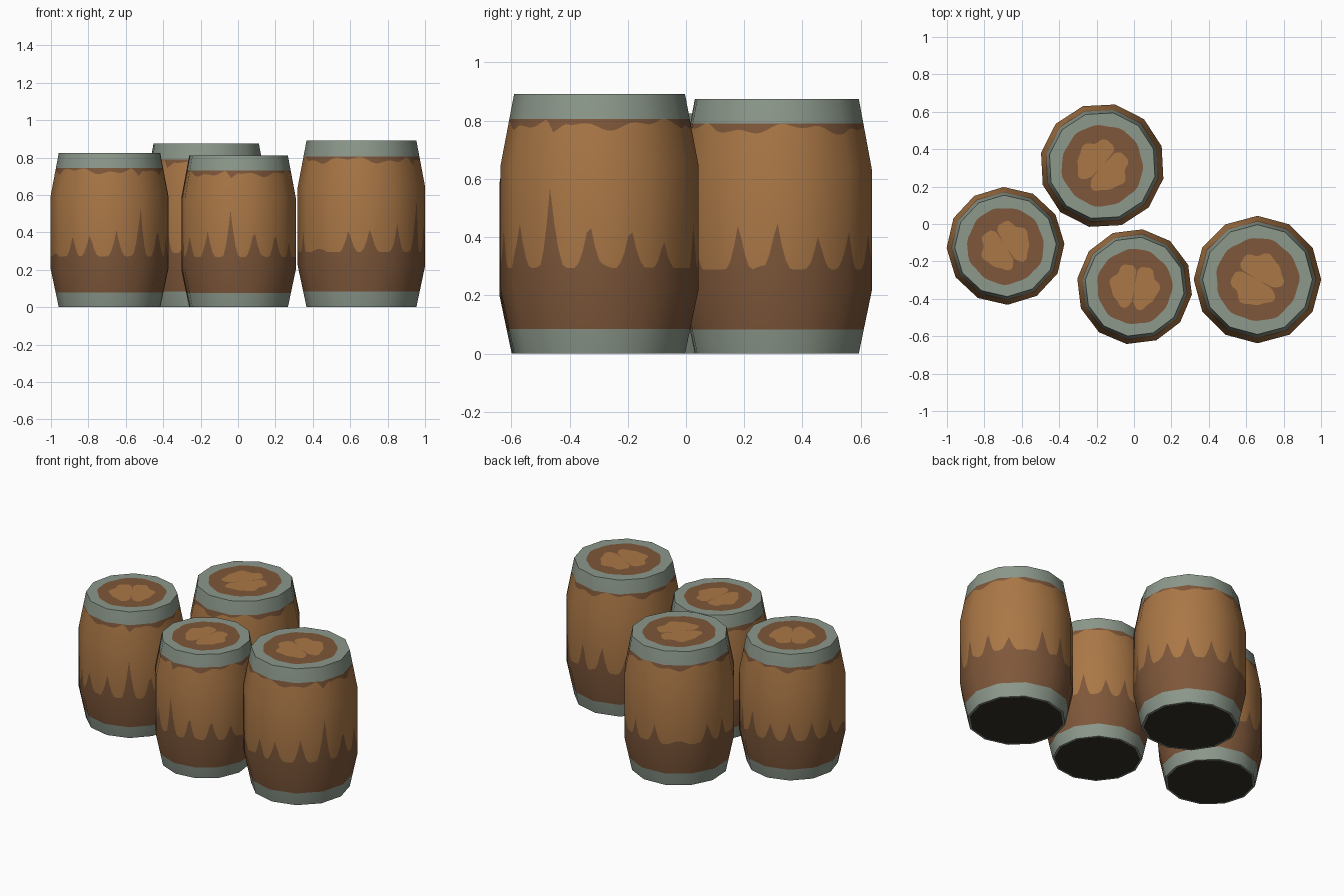
import bpy, math

if "Cube" in bpy.data.objects:
    bpy.data.objects.remove(bpy.data.objects["Cube"])

# ---------- materials ----------
def lin(c):
    c /= 255
    return c / 12.92 if c <= 0.04045 else ((c + 0.055) / 1.055) ** 2.4

def material(name, r, g, b):
    m = bpy.data.materials.new(name)
    m.diffuse_color = (lin(r), lin(g), lin(b), 1)
    m.use_nodes = True
    m.node_tree.nodes["Principled BSDF"].inputs["Base Color"].default_value = m.diffuse_color
    return m

MATS = [material("grey_metal", 140, 152, 139),
        material("dark_wood", 126, 87, 58),
        material("light_wood", 170, 119, 70),
        material("dark_underside", 52, 47, 39)]
GREY, DARK, LIGHT, UNDER = range(4)

SIDES, N = 12, 144
ANGLES = [2 * math.pi * i / N for i in range(N)]

# stain spikes: angle in degrees, peak height (fraction of barrel height)
SPIKES = [(-162, .47), (-142, .48), (-115, .50), (-90, .64), (-66, .52),
          (-41, .50), (-18, .44), (18, .52), (42, .53), (68, .47),
          (90, .48), (115, .47), (140, .46)]

def gap(a, b):
    return abs((a - b + 180) % 360 - 180)

def stain(a):
    """Upper edge of the dark lower stain."""
    d = math.degrees(a)
    z = 0.325 + 0.025 * math.sin(7 * a) * math.cos(4 * a + 1)
    for s, h in SPIKES:
        z = max(z, 0.33 + (h - 0.33) * max(0, 1 - gap(d, s) / 9) ** 1.8)
    return z

def fringe(a):
    """Lower edge of the dark fringe under the top hoop."""
    d = math.degrees(a)
    z = 0.882 - 0.014 * math.sin(5 * a) - 0.010 * math.sin(13 * a + 1)
    return z - 0.05 * max(0, 1 - gap(d, -90) / 7)

def polygon(a):
    """Radius factor of a regular twelve-sided outline."""
    half = math.pi / SIDES
    return math.cos(half) / math.cos(a % (2 * half) - half)

def profile(z):
    if z < 0.25:
        return 0.329 + 0.053 * z / 0.25
    if z > 0.72:
        return 0.382 - 0.053 * (z - 0.72) / 0.28
    return 0.382

def slope(z):
    if 0.25 < z < 0.72:
        return 0.1 * (2 * (z - 0.25) / 0.47 - 1)
    return 0.1 + 0.1 * (z - 0.72) / 0.28 if z >= 0.72 else -0.2 + 0.1 * z / 0.25

def make(name, verts, faces, mats):
    me = bpy.data.meshes.new(name)
    me.from_pydata(verts, [], faces)
    for m in MATS:
        me.materials.append(m)
    me.polygons.foreach_set("material_index", mats)
    me.update()
    return me

# ---------- staved body with hoops and stains ----------
def body_mesh():
    rows = [lambda a: 0, lambda a: .095, lambda a: .25, stain,
            lambda a: .72, fringe, lambda a: .903, lambda a: 1]
    colours = [GREY, DARK, DARK, LIGHT, LIGHT, DARK, GREY]
    verts, normals, faces, mats = [], [], [], []
    for row in rows:
        for a in ANGLES:
            z = row(a)
            r = profile(z) * polygon(a)
            verts.append((r * math.cos(a), r * math.sin(a), z))
            k = 1 / math.hypot(1, slope(z))
            normals.append((k * math.cos(a), k * math.sin(a), k * slope(z)))
    for j, c in enumerate(colours):
        for i in range(N):
            n = (i + 1) % N
            faces.append((j * N + i, j * N + n, (j + 1) * N + n, (j + 1) * N + i))
            mats.append(c)
    me = make("barrel_body", verts, faces, mats)
    me.polygons.foreach_set("use_smooth", [True] * len(faces))
    me.normals_split_custom_set_from_vertices(normals)
    return me

# ---------- flat ends built from concentric outlines ----------
def cap_mesh(name, z, outlines, colours, up):
    verts, faces, mats = [(0, 0, z)], [], []
    for f in outlines:
        verts += [(f(a) * math.cos(a), f(a) * math.sin(a), z) for a in ANGLES]
    for i in range(N):
        n = (i + 1) % N
        faces.append((0, 1 + i, 1 + n))
        mats.append(colours[0])
        for j in range(1, len(outlines)):
            p, q = 1 + (j - 1) * N, 1 + j * N
            faces.append((p + i, q + i, q + n, p + n))
            mats.append(colours[j])
    if not up:
        faces = [f[::-1] for f in faces]
    return make(name, verts, faces, mats)

def blob(a):
    """Two-winged worn patch with a narrow slit across the middle."""
    d = math.degrees(a)
    g = min(gap(d, 90), gap(d, -90))
    r = 0.158 + 0.008 * math.cos(6 * a) - 0.012 * math.sin(a) ** 2 \
        + 0.006 * math.sin(9 * a)
    if g < 1:
        return 0.015
    if g < 14:
        r *= 0.55 + 0.45 * math.sqrt(g / 14)
    return r

def worn_ring(a):
    return 0.247 + 0.003 * math.sin(5 * a) + 0.003 * math.sin(11 * a)

body = body_mesh()
lid = cap_mesh("barrel_lid", 1, [blob, worn_ring, lambda a: .329 * polygon(a)],
               [LIGHT, DARK, GREY], True)
base = cap_mesh("barrel_base", 0, [lambda a: .315 * polygon(a), lambda a: .329 * polygon(a)],
                [UNDER, GREY], False)

# ---------- the four barrels: name, x, y, size, turn ----------
for name, x, y, size, turn in [("left", -.687, -.117, .825, 32),
                               ("back", -.170, .312, .875, -42),
                               ("front", .003, -.335, .81, -8),
                               ("right", .660, -.297, .892, 60)]:
    for part, me in (("body", body), ("lid", lid), ("base", base)):
        ob = bpy.data.objects.new(f"{name}_barrel_{part}", me)
        ob.location = (x, y, 0)
        ob.scale = (size,) * 3
        ob.rotation_euler.z = math.radians(turn)
        bpy.context.collection.objects.link(ob)
